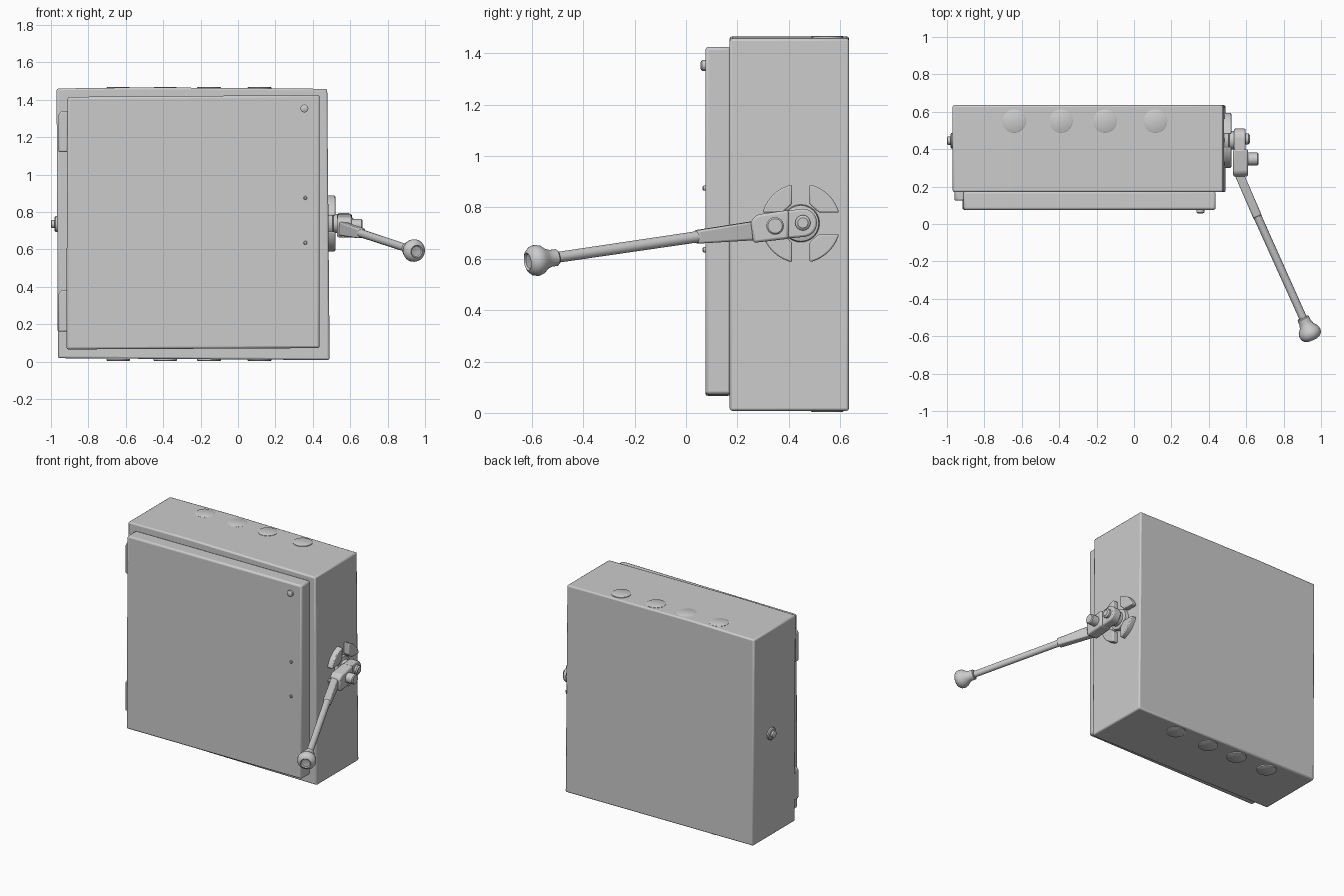
import bpy, bmesh
from math import cos, sin, pi, atan2, sqrt
from mathutils import Vector

if "Cube" in bpy.data.objects:
    bpy.data.objects.remove(bpy.data.objects["Cube"])


def finish(name, bm, bevel=0.0, segs=2):
    bmesh.ops.recalc_face_normals(bm, faces=bm.faces)
    me = bpy.data.meshes.new(name)
    bm.to_mesh(me)
    bm.free()
    ob = bpy.data.objects.new(name, me)
    bpy.context.collection.objects.link(ob)
    if bevel:
        m = ob.modifiers.new("bevel", 'BEVEL')
        m.width, m.segments, m.limit_method = bevel, segs, 'ANGLE'
    bpy.ops.object.select_all(action='DESELECT')
    ob.select_set(True)
    bpy.context.view_layer.objects.active = ob
    bpy.ops.object.shade_smooth_by_angle(angle=0.6)
    return ob


def prism(name, pts, origin, u, v, depth, bevel=0.0):
    """Extrude a 2D outline lying on axes u, v by the vector depth."""
    o, u, v, d = (Vector(a) for a in (origin, u, v, depth))
    bm = bmesh.new()
    a = [bm.verts.new(o + u * p + v * q) for p, q in pts]
    b = [bm.verts.new(w.co + d) for w in a]
    bm.faces.new(a)
    bm.faces.new(b)
    for i in range(len(a)):
        j = (i + 1) % len(a)
        bm.faces.new((a[i], a[j], b[j], b[i]))
    return finish(name, bm, bevel)


def lathe(name, profile, start, direction, n=24):
    """Revolve (radius, distance) points about a line."""
    q = Vector((0, 0, 1)).rotation_difference(Vector(direction).normalized())
    bm = bmesh.new()
    rings = [[bm.verts.new(Vector(start) + q @ Vector((r * cos(2 * pi * i / n), r * sin(2 * pi * i / n), h)))
              for i in range(n)] for r, h in profile]
    for r0, r1 in zip(rings, rings[1:]):
        for i in range(n):
            j = (i + 1) % n
            bm.faces.new((r0[i], r0[j], r1[j], r1[i]))
    bm.faces.new(rings[0])
    bm.faces.new(rings[-1])
    return finish(name, bm)


def arc(cx, cy, r, a0, a1, n):
    return [(cx + r * cos(a0 + (a1 - a0) * i / n), cy + r * sin(a0 + (a1 - a0) * i / n)) for i in range(n + 1)]


X, Y, Z = (1, 0, 0), (0, 1, 0), (0, 0, 1)

# Cabinet body and door, slightly out of square
prism("cabinet_body", [(-0.963, 0.018), (0.49, 0.008), (0.477, 1.458), (-0.5, 1.466), (-0.97, 1.46)],
      (0, 0.17, 0), X, Z, (0, 0.465, 0), 0.01)
prism("door", [(-0.918, 0.065), (0.437, 0.072), (0.437, 1.425), (-0.912, 1.415)],
      (0, 0.075, 0), X, Z, (0, 0.1, 0), 0.012)

# Hinges on the left edge of the door
for label, z in (("lower", 0.16), ("upper", 1.12)):
    prism(label + "_hinge", [(-0.96, z), (-0.91, z), (-0.91, z + 0.22), (-0.945, z + 0.22), (-0.96, z + 0.2)],
          (0, 0.125, 0), X, Z, (0, 0.055, 0), 0.008)

# Knockout discs on top and bottom
for i, x in enumerate((-0.64, -0.39, -0.155, 0.115)):
    rim = [(0.063, 0), (0.063, 0.009), (0.058, 0.012)]
    lathe(f"top_knockout_{i}", rim, (x, 0.55, 1.456), Z, 32)
    lathe(f"bottom_knockout_{i}", rim, (x, 0.55, 0.015), (0, 0, -1), 32)

# Door screw and small rivets
lathe("door_screw", [(0.021, 0), (0.021, 0.018), (0.012, 0.024)], (0.355, 0.08, 1.353), (0, -1, 0))
for i, z in enumerate((0.875, 0.635)):
    lathe(f"door_rivet_{i}", [(0.01, 0), (0.01, 0.012), (0.006, 0.016)], (0.36, 0.08, z), (0, -1, 0), 12)

# Bolt on the left side
lathe("side_bolt_washer", [(0.042, 0), (0.042, 0.016), (0.034, 0.022)], (-0.96, 0.445, 0.735), (-1, 0, 0))
lathe("side_bolt_tip", [(0.022, 0), (0.022, 0.018), (0.016, 0.022)], (-0.978, 0.445, 0.735), (-1, 0, 0), 16)

# Slotted round plate on the right side: four quadrants around a hub
R, slot_y, slot_z = 0.155, 0.034, 0.042
a0, a1 = atan2(slot_z, sqrt(R * R - slot_z ** 2)), atan2(sqrt(R * R - slot_y ** 2), slot_y)
for i, (sy, sz) in enumerate(((1, 1), (-1, 1), (-1, -1), (1, -1))):
    outline = arc(0, 0, R, a0, a1, 10) + [(slot_y, 0.075), (0.07, slot_z)]
    prism(f"plate_quadrant_{i}", [(sy * p, sz * q) for p, q in outline],
          (0.475, 0.447, 0.738), Y, Z, (0.045, 0, 0), 0.006)
lathe("plate_hub", [(0.075, 0), (0.07, 0.03), (0.05, 0.035), (0.05, 0.075)], (0.475, 0.447, 0.738), X)

# Lever head: rounded pivot arm and wider clamp
prism("pivot_arm", arc(0.455, 0.74, 0.055, -pi / 2, pi / 2, 12) + [(0.3, 0.775), (0.3, 0.67)],
      (0.535, 0, 0), Y, Z, (0.062, 0, 0), 0.008)
prism("lever_clamp", [(0.262, 0.662), (0.4, 0.678), (0.4, 0.79), (0.275, 0.772), (0.252, 0.745)],
      (0.53, 0, 0), Y, Z, (0.08, 0, 0), 0.01)
lathe("clamp_pin", [(0.034, 0), (0.034, 0.064), (0.028, 0.07)], (0.595, 0.347, 0.728), X)
lathe("pivot_bolt", [(0.03, 0), (0.03, 0.022), (0.02, 0.03)], (0.59, 0.455, 0.74), X, 16)

# Lever: flat shank, round rod and flared knob along one line
root, joint, neck = Vector((0.552, 0.29, 0.712)), Vector((0.66, 0.04, 0.685)), Vector((0.905, -0.505, 0.605))
along = joint - root
side = along.cross(Vector(Z)).normalized()
up = side.cross(along).normalized()
L = along.length
prism("lever_shank", [(0, -0.038), (L, -0.026), (L, 0.026), (0, 0.038)],
      root - side * 0.024, along.normalized(), up, side * 0.048, 0.008)
rod = neck - joint
lathe("lever_rod", [(0.024, -0.01), (0.022, 0.02), (0.021, rod.length + 0.02)], joint, rod, 16)
lathe("lever_knob", [(0.028, -0.005), (0.033, 0.0), (0.033, 0.025), (0.04, 0.045), (0.056, 0.066), (0.061, 0.085),
                     (0.058, 0.103), (0.046, 0.118), (0.034, 0.124), (0.028, 0.118), (0.01, 0.115)], neck, rod)
